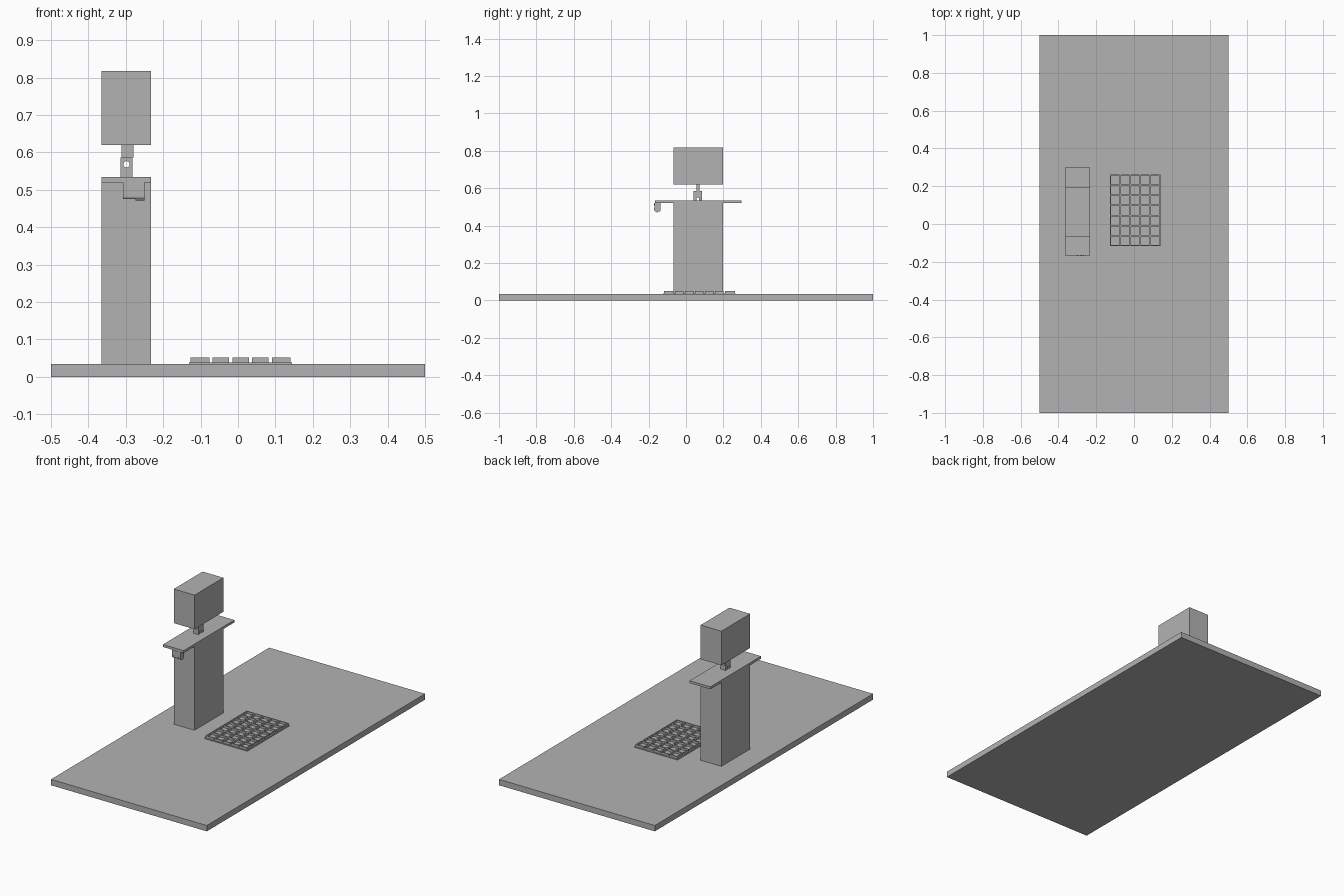
import bpy
import bmesh
from mathutils import Matrix, Vector

old = bpy.data.objects.get("Cube")
if old:
    bpy.data.objects.remove(old, do_unlink=True)

grey = bpy.data.materials.new("plain grey")
grey.use_nodes = True
grey.diffuse_color = (0.45, 0.45, 0.45, 1)
grey.node_tree.nodes["Principled BSDF"].inputs["Base Color"].default_value = grey.diffuse_color


def finish(name, bm):
    bmesh.ops.recalc_face_normals(bm, faces=bm.faces)
    mesh = bpy.data.meshes.new(name)
    bm.to_mesh(mesh)
    bm.free()
    mesh.materials.append(grey)
    obj = bpy.data.objects.new(name, mesh)
    bpy.context.collection.objects.link(obj)
    return obj


def box(name, x, y, z):
    """Box from its (min, max) on each axis."""
    bm = bmesh.new()
    bmesh.ops.create_cube(bm, size=1)
    for v in bm.verts:
        v.co = Vector(r[0] if c < 0 else r[1] for c, r in zip(v.co, (x, y, z)))
    return finish(name, bm)


def rod(name, centre, radius, length, axis="Y"):
    bm = bmesh.new()
    turn = Matrix.Rotation(1.5707963, 4, "X" if axis == "Y" else "Y")
    bmesh.ops.create_cone(bm, cap_ends=True, segments=20, radius1=radius, radius2=radius,
                          depth=length, matrix=Matrix.Translation(centre) @ turn)
    return finish(name, bm)


def cut(target, cutter):
    mod = target.modifiers.new("cut", "BOOLEAN")
    mod.object = cutter
    mod.solver = "EXACT"
    cutter.hide_render = True
    cutter.hide_viewport = True


# Ground slab, tower, shelf and head share a common width
width = (-0.365, -0.232)
depth = (-0.067, 0.197)
box("base_slab", (-0.5, 0.5), (-1, 1), (0, 0.034))
box("tower", width, depth, (0.034, 0.52))
box("shelf", width, (-0.167, 0.298), (0.52, 0.534))
box("head_box", width, depth, (0.62, 0.818))

# Pivot mount between shelf and head
mid = -0.298
clevis = box("pivot_block", (mid - 0.016, mid + 0.016), (0.04, 0.086), (0.534, 0.586))
cut(clevis, rod("pivot_hole_cutter", (mid, 0.063, 0.568), 0.0085, 0.2))
cut(clevis, box("pivot_slot_cutter", (mid - 0.1, mid + 0.1), (0.056, 0.07), (0.53, 0.55)))
box("pivot_neck", (mid - 0.014, mid + 0.018), (0.055, 0.071), (0.586, 0.62))

# Small hanging unit under the front of the shelf
unit = box("hanging_unit", (-0.307, -0.25), (-0.168, -0.137), (0.475, 0.52))
bm = bmesh.new()
bm.from_mesh(unit.data)
low = [e for e in bm.edges if all(v.co.z < 0.48 for v in e.verts)
       and abs(e.verts[0].co.x - e.verts[1].co.x) > 0.01]
bmesh.ops.bevel(bm, geom=low, offset=0.007, segments=4, affect="EDGES", profile=0.5)
bm.to_mesh(unit.data)
bm.free()
for x in (-0.3, -0.268):
    for z in (0.488, 0.506):
        rod("unit_screw", (x, -0.168, z), 0.0025, 0.004)
rod("unit_button", (-0.28, -0.168, 0.514), 0.004, 0.004)
rod("unit_hook", (-0.262, -0.155, 0.478), 0.007, 0.025, "X")

# Tray with a five by seven grid of square pockets
x0, x1, y0, y1 = -0.131, 0.145, -0.122, 0.265
rim = 0.006
box("tray_base", (x0, x1), (y0, y1), (0.034, 0.038))
bm = bmesh.new()
bmesh.ops.create_grid(bm, x_segments=5, y_segments=7, size=0.5)
for v in bm.verts:
    v.co = ((x0 + x1) / 2 + v.co.x * (x1 - x0 - 2 * rim),
            (y0 + y1) / 2 + v.co.y * (y1 - y0 - 2 * rim), 0.051)
cells = list(bm.faces)
border = [e for e in bm.edges if e.is_boundary]
bmesh.ops.inset_individual(bm, faces=cells, thickness=0.006)
# Sink each pocket with straight walls
for f in cells:
    walls = bmesh.ops.extrude_discrete_faces(bm, faces=[f])["faces"]
    for v in walls[0].verts:
        v.co.z = 0.039
# Outer rim and sides
edges = bmesh.ops.extrude_edge_only(bm, edges=border)["geom"]
for v in [g for g in edges if isinstance(g, bmesh.types.BMVert)]:
    v.co.x += rim if v.co.x > (x0 + x1) / 2 and v.co.x > x1 - 2 * rim else 0
    v.co.x -= rim if v.co.x < x0 + 2 * rim else 0
    v.co.y += rim if v.co.y > y1 - 2 * rim else 0
    v.co.y -= rim if v.co.y < y0 + 2 * rim else 0
outer = [g for g in edges if isinstance(g, bmesh.types.BMEdge)]
sides = bmesh.ops.extrude_edge_only(bm, edges=outer)["geom"]
for v in [g for g in sides if isinstance(g, bmesh.types.BMVert)]:
    v.co.z = 0.034
finish("pocket_tray", bm)
